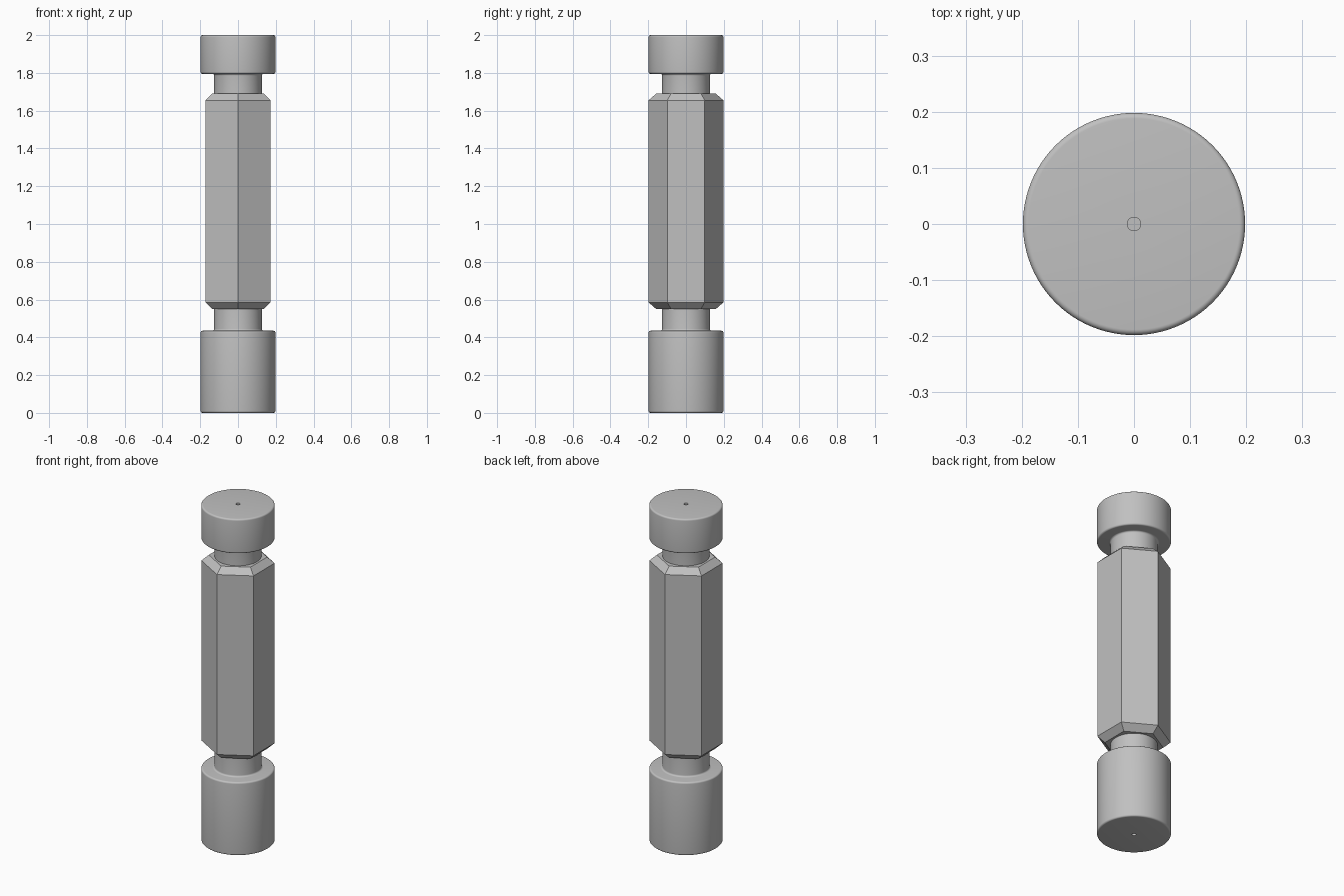
import bpy
import bmesh
from math import cos, sin, pi, radians

cube = bpy.data.objects.get("Cube")
if cube:
    bpy.data.objects.remove(cube)

# One plain metal colour
metal = bpy.data.materials.new("grey metal")
metal.use_nodes = True
grey = (0.53, 0.53, 0.53, 1)
metal.diffuse_color = grey
metal.node_tree.nodes["Principled BSDF"].inputs["Base Color"].default_value = grey


def arc(cx, cz, r, start, end, steps=6):
    """Points of a fillet in the (radius, height) plane."""
    angles = [radians(start + (end - start) * i / steps) for i in range(steps + 1)]
    return [(cx + r * cos(a), cz + r * sin(a)) for a in angles]


def revolve(name, profile, sides, phase=0.0, smooth=True):
    """Turn a (radius, height) profile about z and close both ends."""
    bm = bmesh.new()
    rings = [[bm.verts.new((r * cos(phase + 2 * pi * i / sides),
                            r * sin(phase + 2 * pi * i / sides), z))
              for i in range(sides)] for r, z in profile]
    for a, b in zip(rings, rings[1:]):
        for i in range(sides):
            j = (i + 1) % sides
            bm.faces.new((a[i], a[j], b[j], b[i]))
    bm.faces.new(rings[0])
    bm.faces.new(rings[-1])
    bmesh.ops.recalc_face_normals(bm, faces=bm.faces)
    mesh = bpy.data.meshes.new(name)
    bm.to_mesh(mesh)
    bm.free()
    mesh.materials.append(metal)
    obj = bpy.data.objects.new(name, mesh)
    bpy.context.collection.objects.link(obj)
    if smooth:
        bpy.ops.object.select_all(action='DESELECT')
        obj.select_set(True)
        bpy.context.view_layer.objects.active = obj
        bpy.ops.object.shade_smooth_by_angle(angle=radians(30))
    return obj


R, NECK, ROUND, HOLE = 0.198, 0.126, 0.01, 0.012


def gauge_end(name, outer, inner, neck_end):
    """Round gauge with a centre hole, rounded rims and a filleted neck."""
    s = 1 if inner > outer else -1
    profile = [(HOLE, outer + s * 0.04), (HOLE, outer)]
    profile += arc(R - ROUND, outer + s * ROUND, ROUND, -90 * s, 0)
    profile += arc(R - ROUND, inner - s * ROUND, ROUND, 0, 90 * s)
    profile += arc(NECK + ROUND, inner + s * ROUND, ROUND, -90 * s, -180 * s)
    profile.append((NECK, neck_end))
    return revolve(name, profile, 96)


gauge_end("lower_gauge", 0.0, 0.435, 0.56)
gauge_end("upper_gauge", 2.0, 1.795, 1.68)

# Six-sided handle with chamfered ends
FULL, END = 0.198, 0.158
revolve("hex_handle", [(END, 0.55), (FULL, 0.585), (FULL, 1.655), (END, 1.69)],
        6, phase=pi / 2, smooth=False)
